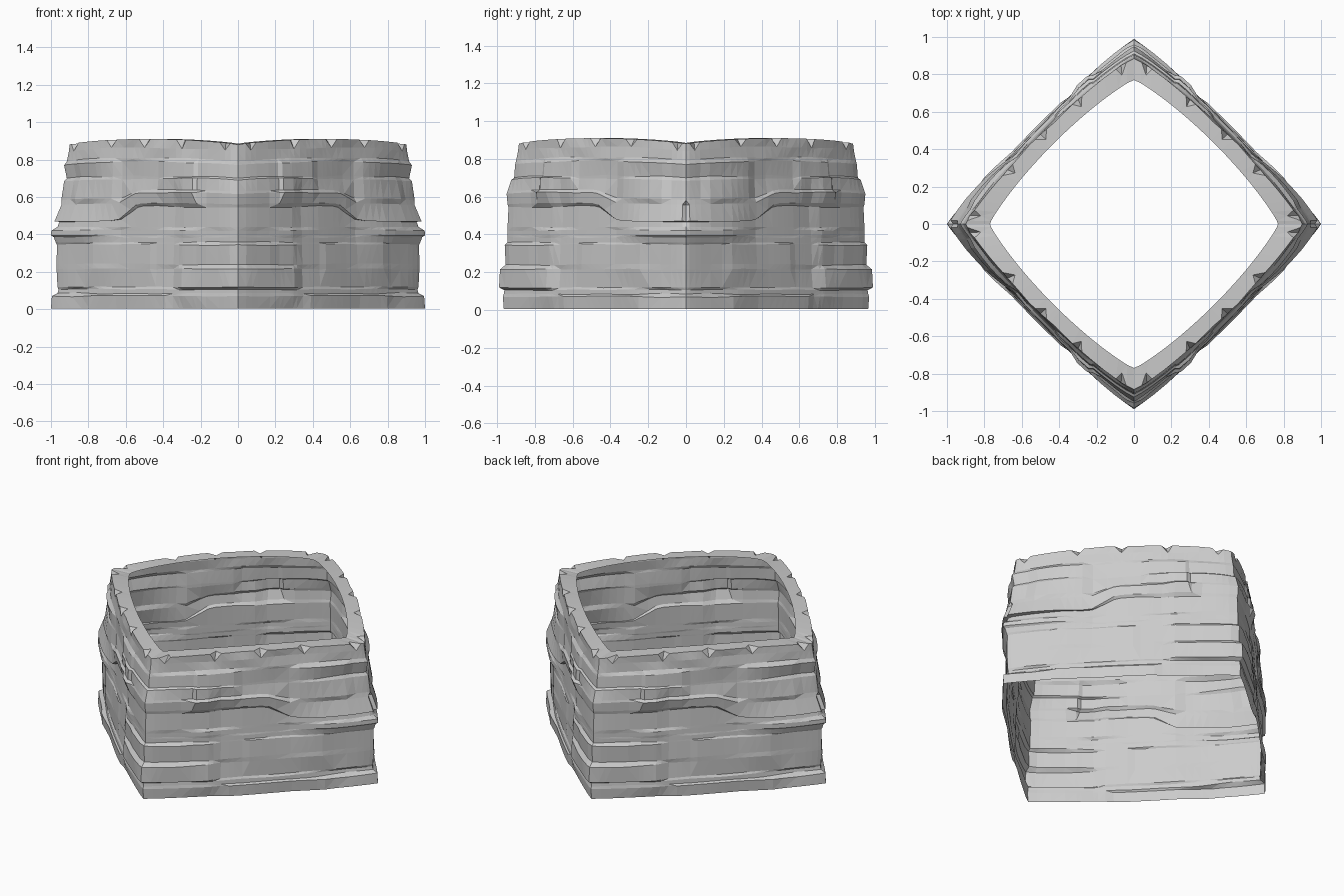
import bpy, bmesh, math, random

if "Cube" in bpy.data.objects:
    bpy.data.objects.remove(bpy.data.objects["Cube"])
random.seed(4)

# Strata rows: height, corner radius on the y axis, corner radius on the x axis
ROWS = [(.005, .965, 1.0), (.07, .97, .995), (.085, .965, .965), (.105, .962, .96),
        (.12, .99, .965), (.215, .985, .97), (.24, .955, .97), (.345, .96, .968),
        (.358, .945, .975), (.385, .945, .985), (.395, .945, 1.0), (.42, .945, .998),
        (.44, .945, .965), (.545, .94, .955), (.56, .945, .968), (.615, .95, .93),
        (.63, .945, .945), (.69, .925, .93), (.70, .91, .915), (.77, .905, .93),
        (.79, .90, .915), (.84, .89, .905), (.88, .885, .90)]
CHIPS = [.075, .31, .51, .70, .95]          # notches along the rim
COLS = sorted([0, .17, .22, .24, .29, .375, .395, .43, .46, .57, .63, .76, .81, .87, 1]
              + [c + k for c in CHIPS for k in (-.03, 0, .03)])
# Raised slabs: start, end along the wall, low and high z, depth
SLABS = [(.37, .80, 0, .075, .012), (.19, 1, .555, .62, .018),
         (.23, .40, .61, .695, .022), (.40, .57, .61, .65, .012),
         (.23, .40, .70, .775, .014), (.66, .88, .62, .78, .014),
         (0, .18, .24, .35, .010), (.45, .77, .20, .35, .008),
         (.84, 1, .44, .62, .006)]


def ramp(x, a, b):
    return max(0, min(1, (x - a) / (b - a)))


def bump(u):
    return math.sin(math.pi * u) ** .8 if 0 < u < 1 else 0


def knots(amount, n=7):
    """Coarse random line along a row, zero at the ends, giving broad facets."""
    k = [0] + [random.uniform(-amount, amount) for _ in range(n - 1)] + [0]

    def at(u):
        i = min(int(u * n), n - 1)
        f = u * n - i
        return k[i] * (1 - f) + k[i + 1] * f
    return at


def point(u, s, z):
    return (u * s, -(1 - u) * s, z)


bm = bmesh.new()
grid = []
wobble = knots(.009)
for z, a, b in ROWS:
    if random.random() < .6:
        wobble = knots(.009)
    lift = knots(.005)
    row = []
    for u in COLS:
        mid = .97 - .09 * z
        s = mid + (a - mid) * (1 - ramp(u, .29, .34)) + (b - mid) * ramp(u, .63, .78)
        s += bump(u) * (.06 + .03 * z) + wobble(u)
        for u0, u1, z0, z1, d in SLABS:
            if u0 <= u <= u1 and z0 <= z <= z1:
                s += d * (1 if 0 < u < 1 else 0)
        # the main ledge steps down toward the x corners
        w = ramp(z, .44, .56) * (1 - ramp(z, .57, .70))
        zz = z - .09 * w * ramp(u, .53, .64)
        zz += .03 * bump(u) * (z / .88) ** 4 + (lift(u) if .01 < z < .88 else 0)
        if z == .88 and u in CHIPS:
            s -= .055
        row.append(bm.verts.new(point(u, s, max(0, zz))))
    grid.append(row)

# Flat rim turning inward at the top
grid.append([bm.verts.new(point(u, .77 + .09 * bump(u), .885 + .026 * bump(u)))
             for u in COLS])

for r0, r1 in zip(grid, grid[1:]):
    for i in range(len(COLS) - 1):
        bm.faces.new((r0[i], r0[i + 1], r1[i + 1], r1[i]))
bmesh.ops.triangulate(bm, faces=bm.faces[:], quad_method='SHORT_EDGE')

mesh = bpy.data.meshes.new("stone_wall")
bm.to_mesh(mesh)
bm.free()
wall = bpy.data.objects.new("stone_wall", mesh)
bpy.context.collection.objects.link(wall)

# One quarter mirrored to all four sides
mirror = wall.modifiers.new("four_sides", 'MIRROR')
mirror.use_axis = (True, True, False)
mirror.merge_threshold = .0005

stone = bpy.data.materials.new("grey stone")
stone.diffuse_color = (.6, .6, .6, 1)
stone.use_nodes = True
stone.node_tree.nodes["Principled BSDF"].inputs["Base Color"].default_value = stone.diffuse_color
mesh.materials.append(stone)
